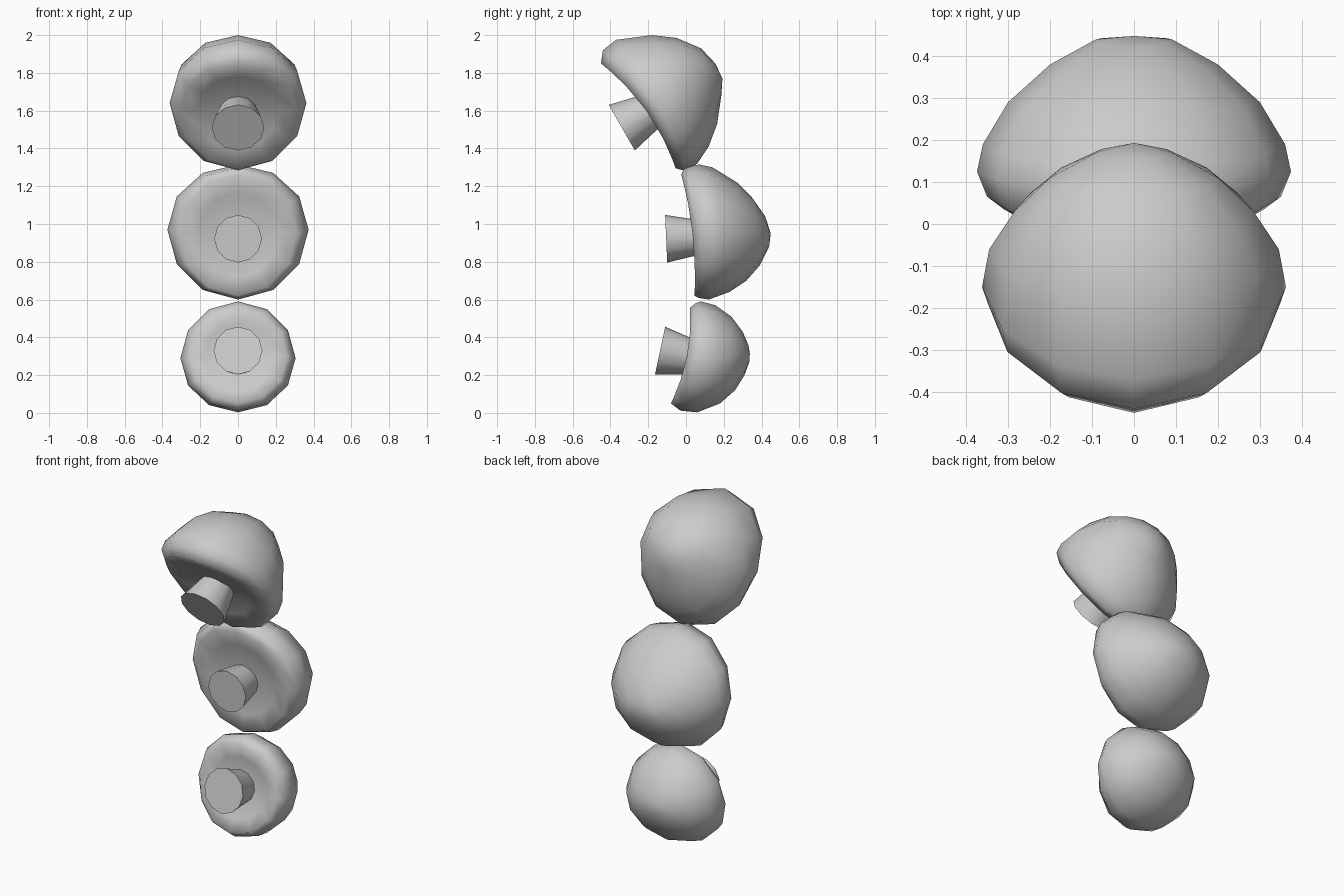
import bpy, bmesh, math
from mathutils import Vector

if "Cube" in bpy.data.objects:
    bpy.data.objects.remove(bpy.data.objects["Cube"])

N = 12


def ring_points(top, bottom, side):
    """Bent oval ring through a top, a bottom (y, z) and two mirrored side points (x, y, z)."""
    t, b, s = Vector(top), Vector(bottom), Vector(side[1:])
    half, bend = (t - b) / 2, (t + b) / 2 - s
    pts = []
    for i in range(N):
        a = 2 * math.pi * i / N
        c = math.cos(a)
        p = s + half * c + bend * c * c
        pts.append(Vector((side[0] * math.sin(a), p.x, p.y)))
    return pts


def loft(name, rings, tip=None, sharp=False):
    bm = bmesh.new()
    loops = [[bm.verts.new(p) for p in r] for r in rings]
    for a, b in zip(loops, loops[1:]):
        for i in range(N):
            j = (i + 1) % N
            bm.faces.new((a[i], a[j], b[j], b[i]))
    bm.faces.new(loops[0])
    if tip:
        v = bm.verts.new((0, tip[0], tip[1]))
        for i in range(N):
            bm.faces.new((loops[-1][i], loops[-1][(i + 1) % N], v))
    else:
        bm.faces.new(loops[-1])
    bmesh.ops.recalc_face_normals(bm, faces=bm.faces)
    me = bpy.data.meshes.new(name)
    bm.to_mesh(me)
    bm.free()
    ob = bpy.data.objects.new(name, me)
    bpy.context.collection.objects.link(ob)
    bpy.ops.object.select_all(action='DESELECT')
    ob.select_set(True)
    bpy.context.view_layer.objects.active = ob
    if sharp:
        bpy.ops.object.shade_smooth_by_angle(angle=math.radians(40))
    else:
        bpy.ops.object.shade_smooth()


def mushroom(name, rings, tip, front, back, r_front, r_back):
    outer = [ring_points(*r) for r in rings]
    axis = (Vector((0, *back)) - Vector((0, *front))).normalized()
    # underside, slightly hollowed towards the stem
    mid = sum(outer[0], Vector()) / N
    under = [[mid + (p - mid) * k + axis * d for p in outer[0]]
             for k, d in ((0.35, 0.03), (0.7, 0.02))]
    loft(name + "_cap", under + outer, tip)
    # stem, flaring towards its cut end
    up = axis.cross(Vector((1, 0, 0)))
    if up.z < 0:
        up = -up
    stem = []
    for c, r in ((front, r_front), (back, r_back)):
        stem.append([Vector((0, *c)) + r * (Vector((1, 0, 0)) * math.sin(2 * math.pi * i / N)
                     + up * math.cos(2 * math.pi * i / N)) for i in range(N)])
    loft(name + "_stem", stem, sharp=True)


# rings run from lip to crown: top (y, z), bottom (y, z), side (x, y, z)
mushroom("lower_mushroom", [
    ((.02, .555), (-.08, .05), (.26, .005, .30)),
    ((.05, .58), (-.03, .012), (.29, .035, .29)),
    ((.08, .59), (.06, .003), (.305, .08, .29)),
    ((.155, .57), (.18, .05), (.285, .165, .29)),
    ((.24, .51), (.26, .12), (.23, .245, .30)),
    ((.30, .43), (.31, .20), (.15, .302, .31)),
    ((.33, .36), (.335, .27), (.06, .335, .31))],
    (.338, .315), (-.137, .33), (.05, .29), .129, .09)

mushroom("middle_mushroom", [
    ((-.025, 1.26), (.045, .62), (.31, .035, .95)),
    ((-.01, 1.30), (.07, .608), (.35, .065, .96)),
    ((.07, 1.315), (.12, .60), (.374, .125, .97)),
    ((.14, 1.30), (.23, .64), (.36, .19, .97)),
    ((.27, 1.22), (.32, .70), (.30, .29, .96)),
    ((.35, 1.14), (.39, .78), (.20, .38, .95)),
    ((.42, 1.04), (.44, .88), (.09, .44, .95))],
    (.448, .95), (-.105, .922), (.08, .93), .126, .09)

mushroom("upper_mushroom", [
    ((-.45, 1.85), (-.055, 1.295), (.31, -.21, 1.60)),
    ((-.44, 1.92), (-.02, 1.285), (.348, -.19, 1.63)),
    ((-.37, 1.975), (.0, 1.285), (.362, -.15, 1.64)),
    ((-.18, 2.0), (.06, 1.32), (.345, -.06, 1.68)),
    ((-.05, 1.985), (.12, 1.41), (.285, .03, 1.73)),
    ((.08, 1.93), (.165, 1.53), (.20, .11, 1.77)),
    ((.155, 1.85), (.187, 1.68), (.09, .17, 1.77))],
    (.193, 1.77), (-.34, 1.51), (-.14, 1.625), .139, .085)
